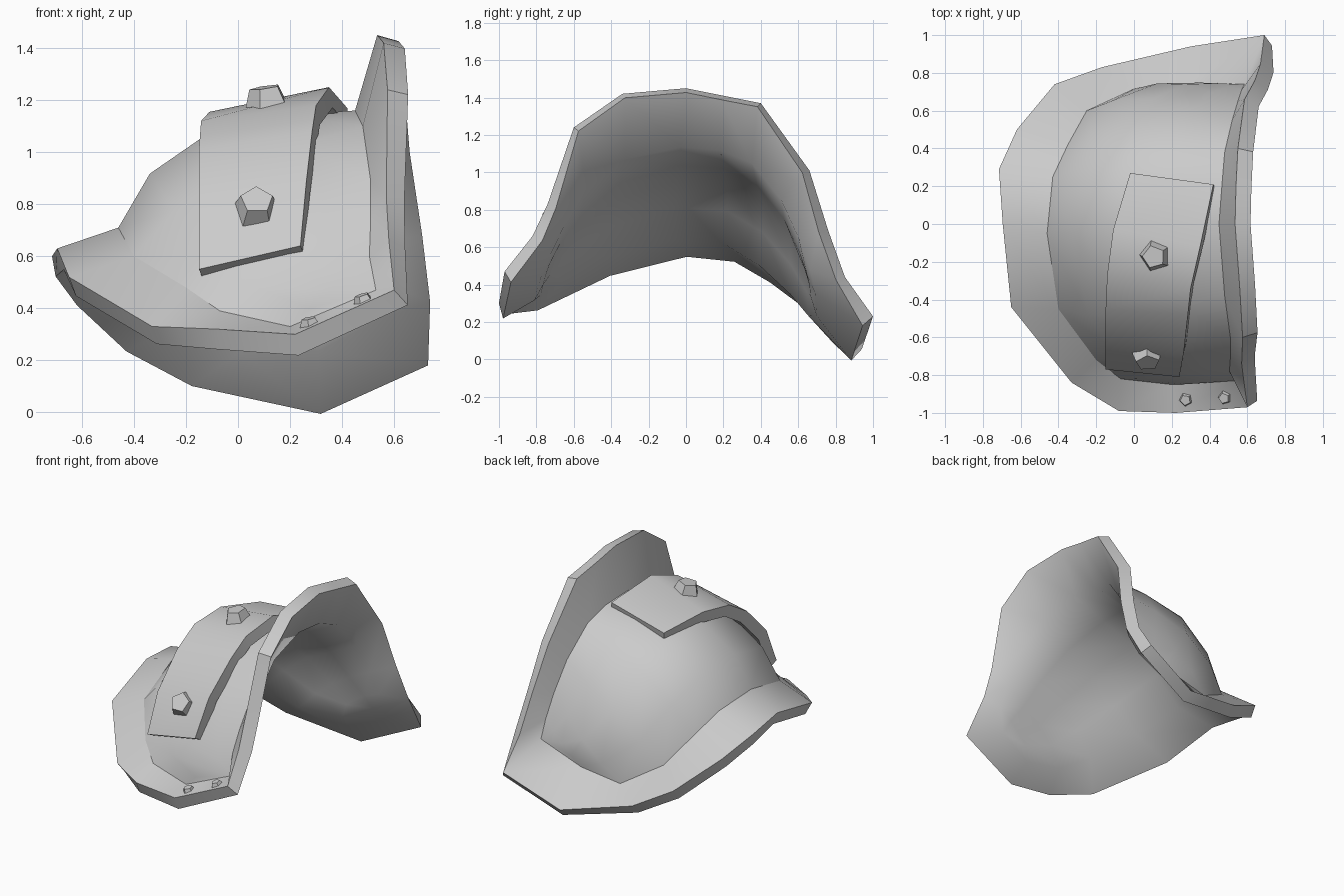
import bpy, bmesh, math
from mathutils import Vector

if "Cube" in bpy.data.objects:
    bpy.data.objects.remove(bpy.data.objects["Cube"])


def finish(name, bm, thickness=0.0, angle=30):
    me = bpy.data.meshes.new(name)
    bm.to_mesh(me)
    bm.free()
    ob = bpy.data.objects.new(name, me)
    bpy.context.collection.objects.link(ob)
    bpy.ops.object.select_all(action='DESELECT')
    ob.select_set(True)
    bpy.context.view_layer.objects.active = ob
    if thickness:
        mod = ob.modifiers.new("thickness", 'SOLIDIFY')
        mod.thickness = thickness
        mod.offset = -1
        bpy.ops.object.modifier_apply(modifier=mod.name)
    bpy.ops.object.shade_smooth_by_angle(angle=math.radians(angle))
    return ob


def loft(rows):
    """Skin between rows of points, welding shared ends, facing up."""
    bm = bmesh.new()
    grid = [[bm.verts.new(p) for p in row] for row in rows]
    for a, b in zip(grid, grid[1:]):
        for i in range(len(a) - 1):
            bm.faces.new((a[i], a[i + 1], b[i + 1], b[i]))
    bmesh.ops.remove_doubles(bm, verts=bm.verts, dist=0.0005)
    bmesh.ops.recalc_face_normals(bm, faces=bm.faces)
    bm.normal_update()
    top = max(bm.faces, key=lambda f: abs(f.normal.z) * f.calc_area())
    if top.normal.z < 0:
        bmesh.ops.reverse_faces(bm, faces=bm.faces)
    bm.verts.index_update()
    return bm


# shell guide lines, each running front to back
collar = [(.60, -.97, .47), (.58, -.82, .66), (.57, -.74, .83), (.575, -.6, 1.24),
          (.56, -.34, 1.42), (.535, 0, 1.45), (.54, .2, 1.41), (.55, .4, 1.37),
          (.585, .66, 1.01), (.64, .76, .69), (.67, .85, .44), (.69, 1.0, .23)]
neck = [(.53, -.83, .47), (.505, -.78, .60), (.51, -.71, .74), (.51, -.60, .89),
        (.48, -.38, 1.10), (.45, 0, 1.16), (.465, .2, 1.14), (.48, .38, 1.08),
        (.52, .55, .88), (.55, .65, .68), (.57, .71, .52), (.585, .74, .39)]
brim_in = [neck[0], (.2, -.85, .33), (-.07, -.82, .39), (-.2, -.72, .48),
           (-.40, -.45, .60), (-.46, -.05, .71), (-.43, .25, .67), (-.35, .42, .54),
           (-.25, .60, .38), (0, .715, .23), (.28, .74, .28), neck[-1]]
brim_out = [collar[0], (.22, -1, .30), (-.08, -.99, .32), (-.33, -.84, .33),
            (-.65, -.44, .52), (-.695, 0, .63), (-.715, .29, .60), (-.62, .5, .48),
            (-.42, .74, .30), (-.17, .83, .165), (.30, .94, .055), collar[-1]]
bulge = [0, .02, .03, .04, .12, .18, .17, .16, .11, .06, .02, 0]

# domed middle, bulging between neck and brim
centre = Vector((.35, 0, .3))
dome = []
for t in (.25, .5, .75):
    row = []
    for a, b, h in zip(neck, brim_in, bulge):
        p = Vector(a).lerp(Vector(b), t)
        row.append(p + (p - centre).normalized() * h * math.sin(math.pi * t ** 1.2))
    dome.append(row)
skin = loft([collar, neck, *dome, brim_in, brim_out])
count = len(skin.verts)
border = {v.index for v in skin.verts if v.is_boundary}
seam_points = [Vector(p) for p in neck + brim_in]
seams = {v.index for v in skin.verts if min((v.co - p).length for p in seam_points) < .001}
shell = finish("shoulder_shell", skin, 0.085)

# soften the lining, keep creases only along the outer seams
bm = bmesh.new()
bm.from_mesh(shell.data)
bm.verts.ensure_lookup_table()
lining = [v for v in bm.verts if v.index >= count and v.index - count not in border]
for _ in range(2):
    bmesh.ops.smooth_vert(bm, verts=lining, factor=.4, use_axis_x=True, use_axis_y=True, use_axis_z=True)
for e in bm.edges:
    a, b = (v.index for v in e.verts)
    if a >= count and b >= count:
        if not (a - count in border and b - count in border):
            e.smooth = True
    elif a < count and b < count:
        if a in seams and b in seams:
            e.smooth = False
        elif not (a in border and b in border):
            e.smooth = True
bm.to_mesh(shell.data)
bm.free()

# overlapping strap plate
left = [(-.15, -.77, .55), (-.15, -.66, .80), (-.15, -.45, 1.01),
        (-.142, -.27, 1.12), (-.11, -.03, 1.155), (-.02, .27, 1.10)]
right = [(.24, -.81, .64), (.262, -.69, .88), (.285, -.48, 1.08),
         (.30, -.34, 1.18), (.35, -.12, 1.25), (.42, .21, 1.17)]
finish("strap_plate", loft([left, right]), 0.08, 35)


# five-sided rivets
def rivet(name, loc, normal, radius, height):
    bm = bmesh.new()
    bmesh.ops.create_cone(bm, cap_ends=True, segments=5, radius1=radius,
                          radius2=radius * .68, depth=height)
    ob = finish(name, bm, angle=20)
    ob.location = loc
    ob.rotation_euler = Vector(normal).to_track_quat('Z', 'Y').to_euler()


rivet("strap_rivet_top", (.11, -.17, 1.21), (-.15, -.1, 1), .09, .08)
rivet("strap_rivet_front", (.07, -.70, .79), (.05, -.8, .6), .095, .09)
rivet("brim_rivet_a", (.275, -.93, .345), (-.2, -.2, 1), .042, .035)
rivet("brim_rivet_b", (.48, -.92, .435), (-.3, -.2, 1), .042, .035)
